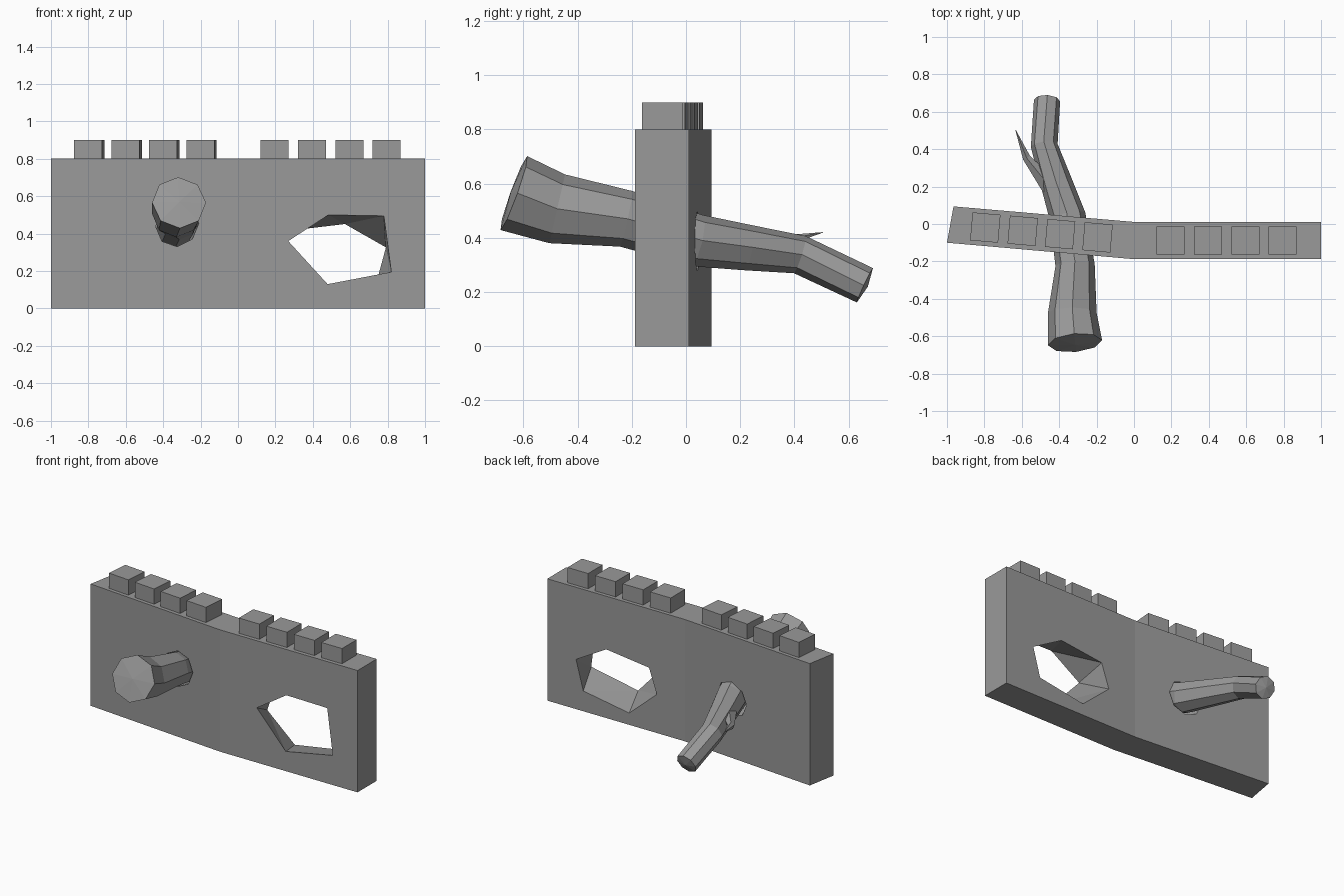
import bpy, bmesh
from math import cos, sin, pi, radians
from mathutils import Vector, Matrix

if "Cube" in bpy.data.objects:
    bpy.data.objects.remove(bpy.data.objects["Cube"])

stone = bpy.data.materials.new("stone_grey")
stone.use_nodes = True
grey = (0.32, 0.32, 0.32, 1)
stone.diffuse_color = grey
stone.node_tree.nodes["Principled BSDF"].inputs["Base Color"].default_value = grey


def finish(name, bm):
    bmesh.ops.recalc_face_normals(bm, faces=bm.faces)
    mesh = bpy.data.meshes.new(name)
    bm.to_mesh(mesh)
    bm.free()
    mesh.materials.append(stone)
    obj = bpy.data.objects.new(name, mesh)
    bpy.context.collection.objects.link(obj)
    return obj


def tube(name, path, sides=8, bulge=0.0):
    """Faceted tube through (x, y, z, radius) points; both ends closed by fans."""
    bm = bmesh.new()
    points = [Vector(p[:3]) for p in path]
    rings = []
    for i, c in enumerate(points):
        t = (points[min(i + 1, len(points) - 1)] - points[max(i - 1, 0)]).normalized()
        side = t.cross(Vector((0, 0, 1))).normalized()
        up = side.cross(t)
        r = path[i][3]
        rings.append([bm.verts.new(c + r * (cos(a) * up + sin(a) * side))
                      for a in (2 * pi * k / sides for k in range(sides))])
    for a, b in zip(rings, rings[1:]):
        for k in range(sides):
            n = (k + 1) % sides
            bm.faces.new((a[k], a[n], b[n], b[k]))
    for ring, end, inner in ((rings[0], points[0], points[1]),
                             (rings[-1], points[-1], points[-2])):
        pole = bm.verts.new(end + bulge * (end - inner).normalized())
        for k in range(sides):
            bm.faces.new((ring[k], ring[(k + 1) % sides], pole))
    return finish(name, bm)


# Bent wall, extruded from its plan
bm = bmesh.new()
plan = [(-1, -0.1), (0, -0.188), (1, -0.188), (1, 0.011), (0, 0.011), (-0.965, 0.094)]
low = [bm.verts.new((x, y, 0)) for x, y in plan]
high = [bm.verts.new((x, y, 0.8)) for x, y in plan]
for ring in (low, high):
    bm.faces.new((ring[0], ring[1], ring[4], ring[5]))
    bm.faces.new((ring[1], ring[2], ring[3], ring[4]))
for k in range(6):
    n = (k + 1) % 6
    bm.faces.new((low[k], low[n], high[n], high[k]))
wall = finish("wall", bm)

# Broken opening, tapering between a front and a back outline
bm = bmesh.new()
front = [(0.27, 0.36), (0.485, 0.5), (0.78, 0.495), (0.82, 0.195), (0.48, 0.13)]
back = [(0.79, 0.325), (0.57, 0.45), (0.26, 0.413), (0.204, 0.252), (0.404, 0.077), (0.738, 0.133)]
for outline, y in ((front, -0.19), (back, 0.013)):
    for x, z in outline:
        bm.verts.new((x, y, z))
bmesh.ops.convex_hull(bm, input=bm.verts)
opening = finish("opening_cutter", bm)

# Loose socket around the trunk
socket = tube("socket_cutter", [(-0.31, -0.28, 0.478, 0.115), (-0.315, -0.22, 0.465, 0.113),
                                (-0.36, 0.04, 0.385, 0.108), (-0.39, 0.14, 0.37, 0.108)])

bpy.context.view_layer.objects.active = wall
for cutter in (opening, socket):
    cutter.hide_render = True
    mod = wall.modifiers.new("cut", "BOOLEAN")
    mod.operation = "DIFFERENCE"
    mod.solver = "EXACT"
    mod.object = cutter
    bpy.ops.object.modifier_apply(modifier=mod.name)
    bpy.data.objects.remove(cutter)

# Battlements: a straight row and a row following the bend
def battlement(name, x, y, angle):
    bm = bmesh.new()
    bmesh.ops.create_cube(bm, size=1, matrix=Matrix.Translation((x, y, 0.845))
                          @ Matrix.Rotation(angle, 4, "Z")
                          @ Matrix.Diagonal((0.15, 0.15, 0.11, 1)))
    finish(name, bm)


for i in range(4):
    battlement(f"straight_battlement_{i + 1}", 0.195 + 0.2 * i, -0.088, 0)
    battlement(f"bent_battlement_{i + 1}", -0.795 + 0.2 * i, -0.019 - 0.0175 * i, radians(-5))

# Tree trunk pushed through the wall
tube("trunk", [(-0.315, -0.635, 0.565, 0.145), (-0.33, -0.475, 0.507, 0.13),
               (-0.315, -0.22, 0.47, 0.105), (-0.355, 0.04, 0.39, 0.097),
               (-0.415, 0.22, 0.365, 0.085), (-0.48, 0.42, 0.338, 0.072),
               (-0.465, 0.66, 0.225, 0.07)], bulge=0.012)

# Thin thorn-like twig
tube("twig", [(-0.45, 0.2, 0.37, 0.05), (-0.575, 0.355, 0.387, 0.022),
              (-0.634, 0.505, 0.42, 0.001)], sides=5)
